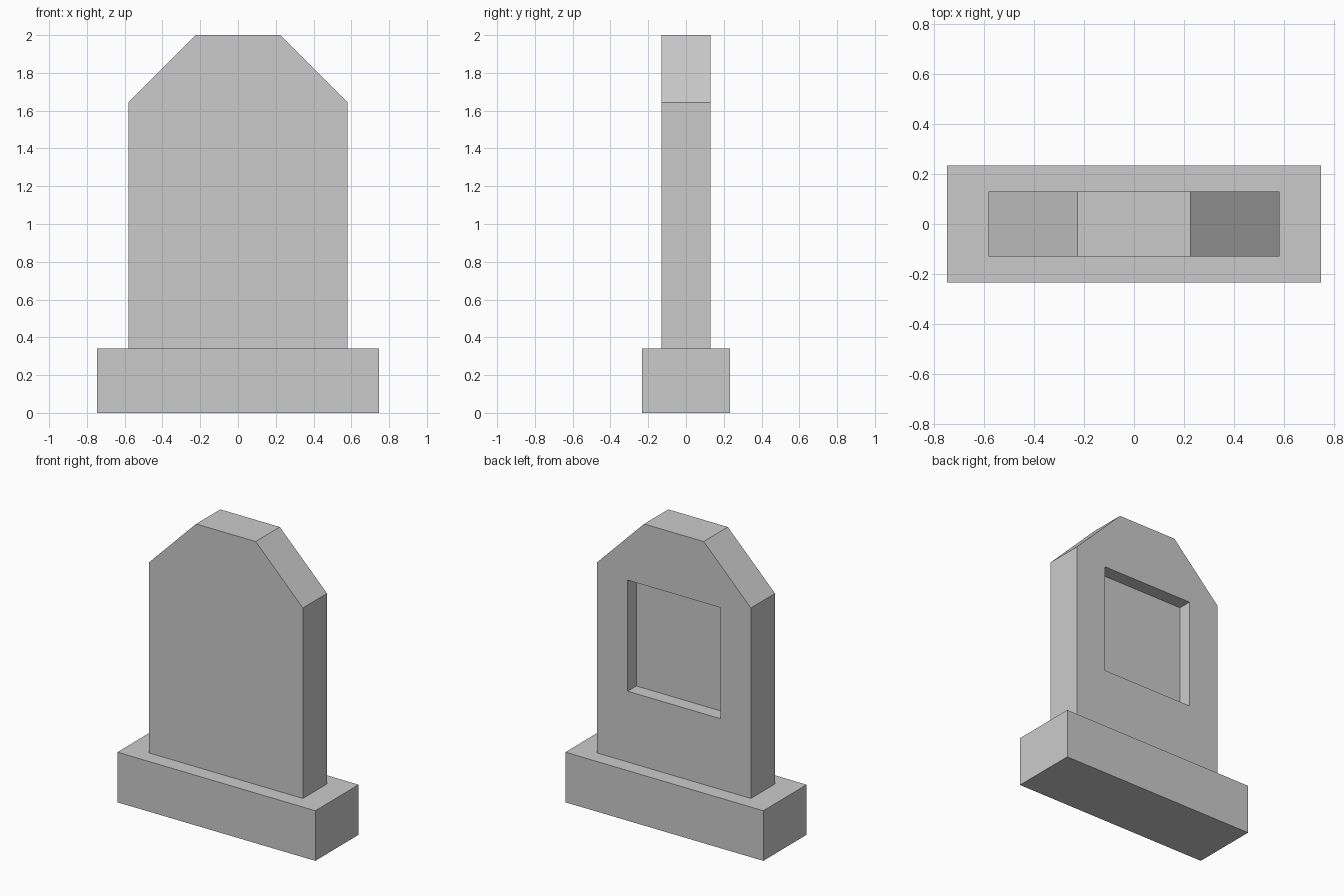
import bpy, bmesh

if "Cube" in bpy.data.objects:
    bpy.data.objects.remove(bpy.data.objects["Cube"])


def prism(name, profile, y0, y1):
    """Extrude an (x, z) profile from y0 to y1."""
    bm = bmesh.new()
    face = bm.faces.new([bm.verts.new((x, y0, z)) for x, z in profile])
    ext = bmesh.ops.extrude_face_region(bm, geom=[face])
    verts = [v for v in ext["geom"] if isinstance(v, bmesh.types.BMVert)]
    bmesh.ops.translate(bm, verts=verts, vec=(0, y1 - y0, 0))
    bmesh.ops.recalc_face_normals(bm, faces=bm.faces)
    mesh = bpy.data.meshes.new(name)
    bm.to_mesh(mesh)
    bm.free()
    obj = bpy.data.objects.new(name, mesh)
    bpy.context.collection.objects.link(obj)
    return obj


def mirrored(right):
    """Complete a right-hand outline (bottom to top) with its mirror image."""
    return right + [(-x, z) for x, z in reversed(right)]


BASE_TOP = 0.342

# Plinth
prism("base", mirrored([(0.747, 0), (0.747, BASE_TOP)]), -0.233, 0.233)

# Upright slab with chamfered shoulders
slab = prism("slab", mirrored([(0.581, BASE_TOP), (0.581, 1.642), (0.225, 2.0)]),
             -0.13, 0.13)

# Rectangular recess in the back of the slab
cutter = prism("recess_cutter", mirrored([(0.35, 0.825), (0.35, 1.583)]), 0.036, 0.3)
cutter.hide_render = True
cutter.display_type = 'WIRE'
cut = slab.modifiers.new("recess", 'BOOLEAN')
cut.operation = 'DIFFERENCE'
cut.solver = 'EXACT'
cut.object = cutter
